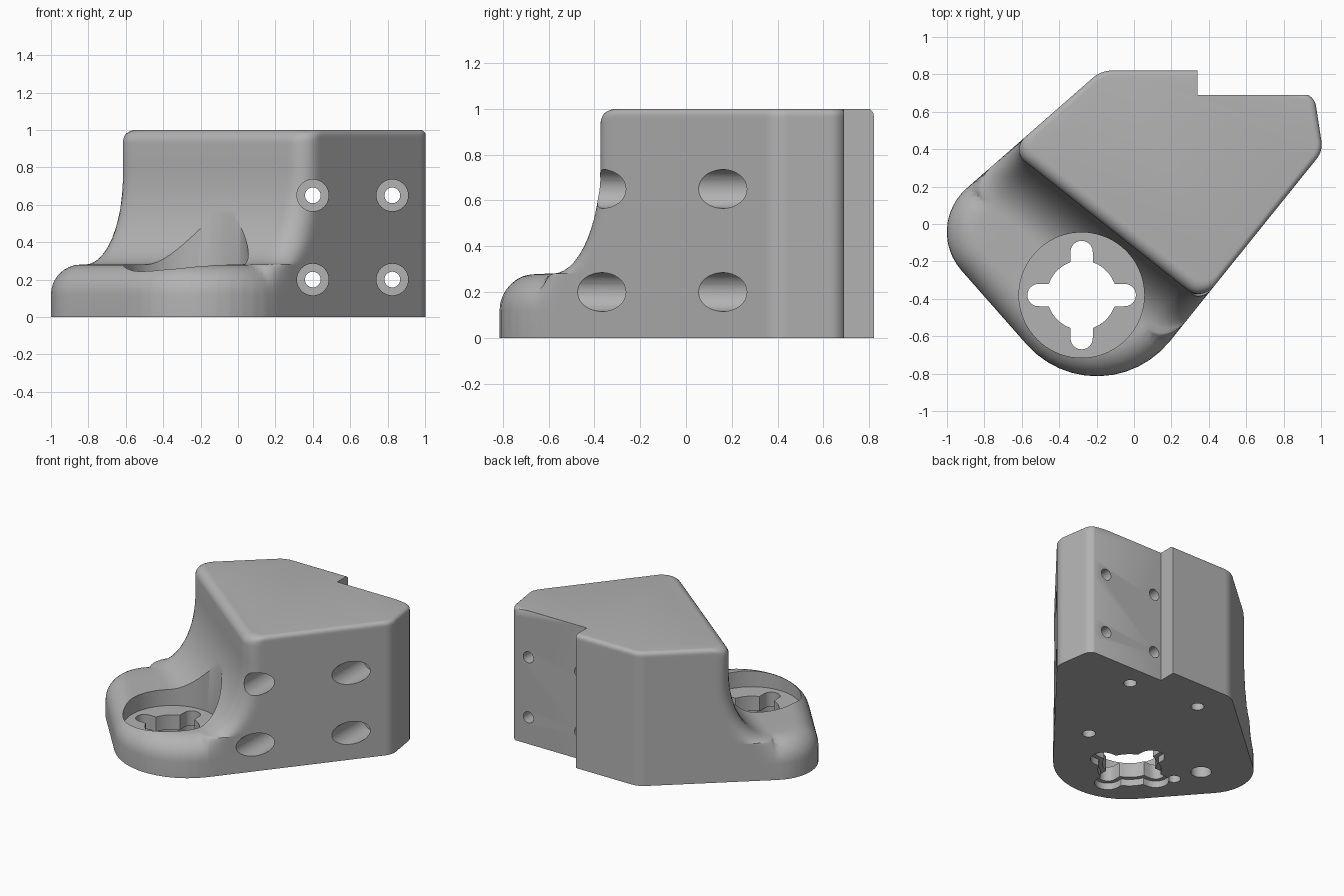
import bpy, bmesh, math
from mathutils import Vector

cube = bpy.data.objects.get("Cube")
if cube:
    bpy.data.objects.remove(cube)

grey = bpy.data.materials.new("matte_grey")
grey.use_nodes = True
grey.diffuse_color = (0.45, 0.45, 0.45, 1)
grey.node_tree.nodes["Principled BSDF"].inputs["Base Color"].default_value = grey.diffuse_color


def make_object(name, bm):
    bmesh.ops.recalc_face_normals(bm, faces=bm.faces)
    mesh = bpy.data.meshes.new(name)
    bm.to_mesh(mesh)
    bm.free()
    mesh.materials.append(grey)
    obj = bpy.data.objects.new(name, mesh)
    bpy.context.collection.objects.link(obj)
    return obj


def loft(name, rings):
    """Skin a stack of closed rings and cap both ends."""
    bm = bmesh.new()
    rows = [[bm.verts.new(p) for p in ring] for ring in rings]
    n = len(rows[0])
    for low, high in zip(rows, rows[1:]):
        for i in range(n):
            j = (i + 1) % n
            bm.faces.new((low[i], low[j], high[j], high[i]))
    bm.faces.new(rows[0][::-1])
    bm.faces.new(rows[-1])
    bmesh.ops.remove_doubles(bm, verts=bm.verts, dist=2e-4)
    return make_object(name, bm)


def rounded_polygon(corners, steps=12):
    """Counter-clockwise corners (x, y, radius) to points with rounded corners."""
    pts = []
    for i, (x, y, r) in enumerate(corners):
        p = Vector((x, y))
        a = (Vector(corners[i - 1][:2]) - p).normalized()
        b = (Vector(corners[(i + 1) % len(corners)][:2]) - p).normalized()
        if r == 0:
            pts.append(p)
            continue
        half = a.angle(b) / 2
        mid = p + (a + b).normalized() * r / math.sin(half)
        start = p + a * r / math.tan(half) - mid
        end = p + b * r / math.tan(half) - mid
        sweep = math.pi - 2 * half
        for k in range(steps + 1):
            s = sweep * k / steps
            pts.append(mid + (start * math.sin(sweep - s) + end * math.sin(s)) / math.sin(sweep))
    return pts


# Footprint, with the rear step filled in until it is cut
outline = rounded_polygon([
    (0.34, 0.82, 0), (-0.176, 0.82, 0.15), (-1.129, -0.014, 0.31),
    (-0.181, -1.09, 0.5), (1.01, 0.39, 0.12), (0.965, 0.685, 0.08)])
lines = []
for p, q in zip(outline, outline[1:] + outline[:1]):
    e = (q - p).normalized()
    lines.append((e.y, -e.x, e.y * p.x - e.x * p.y))

PAD, RIM = 0.28, 0.16
FRONT = (-0.62, -0.785)
CENTRE = Vector((0.1, 0.3))


def pad_section(inset):
    """Outline of the low pad; its inset fades out along the tall block."""
    def field(x, y):
        t = x * FRONT[0] + y * FRONT[1]
        s = min(max((t - 0.24) / RIM, 0), 1)
        return max(a * x + b * y - c for a, b, c in lines) + inset * (1 - math.sqrt(1 - s * s))
    return field


def block_section(reach, radius, inset=0):
    """Outline of the tall block: footprint cut by the front wall, rounded corners."""
    def field(x, y):
        g = max(a * x + b * y - c for a, b, c in lines) + inset
        w = x * FRONT[0] + y * FRONT[1] - reach
        return min(-radius, max(g, w)) + math.hypot(max(radius + g, 0), max(radius + w, 0))
    return field


angles = [2 * math.pi * i / 200 for i in range(200)]
angles += [math.atan2(p.y - CENTRE.y, p.x - CENTRE.x) % (2 * math.pi) for p in outline]
angles.sort()


def trace(field, z):
    ring = []
    for ang in angles:
        c, s = math.cos(ang), math.sin(ang)
        lo, hi = 0, 2
        for _ in range(18):
            m = (lo + hi) / 2
            if field(CENTRE.x + m * c, CENTRE.y + m * s) < 0:
                lo = m
            else:
                hi = m
        ring.append((CENTRE.x + lo * c, CENTRE.y + lo * s, z))
    return ring


# Mount body: straight foot, rounded pad rim, hollow front wall, rounded top
rings = [trace(pad_section(0), 0)]
for k in range(9):
    a = math.pi / 2 * k / 8
    rings.append(trace(pad_section(RIM * (1 - math.cos(a))), PAD - RIM + RIM * math.sin(a)))
for k in range(15):
    a = math.pi / 2 * (1 - k / 14)
    z = 0.8 - 0.52 * math.sin(a)
    rings.append(trace(block_section(0.1 + 0.3 * (1 - math.cos(a)), RIM - 0.06 * k / 14), z))
for k in range(9):
    a = math.pi / 2 * k / 8
    z = 0.93 + 0.07 * math.sin(a)
    lip = max(z - 0.97, 0)
    inset = 0.03 - math.sqrt(max(0.03 ** 2 - lip ** 2, 0))
    rings.append(trace(block_section(0.1 - 0.07 * (1 - math.cos(a)), 0.1, inset), z))
body = loft("mount_body", rings)


def cut(cutter):
    cutter.hide_render = True
    mod = body.modifiers.new("cut", 'BOOLEAN')
    mod.operation = 'DIFFERENCE'
    mod.solver = 'EXACT'
    mod.object = cutter
    bpy.context.view_layer.objects.active = body
    bpy.ops.object.modifier_apply(modifier=mod.name)
    bpy.data.objects.remove(cutter)


def cut_profile(name, pts, z0, z1):
    cut(loft(name, [[(x, y, z) for x, y in pts] for z in (z0, z1)]))


def circle(x, y, r, n=32):
    return [(x + r * math.cos(2 * math.pi * i / n), y + r * math.sin(2 * math.pi * i / n))
            for i in range(n)]


def cross(x, y, hub, half, reach, n=192):
    """Round hub with four round-ended slots."""
    pts = []
    for i in range(n):
        a = 2 * math.pi * i / n
        f = (a + math.pi / 4) % (math.pi / 2) - math.pi / 4
        s, c = abs(math.sin(f)), math.cos(f)
        if s > 1e-6 and half / s * c <= reach:
            r = half / s
        else:
            r = reach * c + math.sqrt(max(half ** 2 - (reach * s) ** 2, 0))
        r = max(r, hub)
        pts.append((x + r * math.cos(a), y + r * math.sin(a)))
    return pts


# Rear step
cut_profile("rear_step", [(0.34, 0.69), (1.2, 0.69), (1.2, 1), (0.34, 1)], -0.1, 1.2)

# Round pocket with the cross-shaped opening and its wider recess below
POCKET = (-0.28, -0.38)
cut_profile("pocket", circle(*POCKET, 0.335, 72), 0.16, 1.2)
cut_profile("cross_opening", cross(*POCKET, 0.185, 0.06, 0.23), -0.1, 0.3)
cut_profile("cross_recess", cross(*POCKET, 0.215, 0.09, 0.23), -0.1, 0.05)

# Counterbored screw holes running front to back
for x in (0.4, 0.825):
    for z in (0.2, 0.65):
        for name, r, y0, y1 in (("counterbore", 0.085, -1, 0.42), ("screw_hole", 0.042, 0.3, 1)):
            cut(loft(name, [[(u, y, v) for u, v in circle(x, z, r)] for y in (y0, y1)]))

# Blind holes underneath
for x, y, r in ((0.475, 0.525, 0.045), (-0.08, 0.575, 0.045), (0.25, -0.18, 0.045),
                (-0.67, -0.09, 0.07), (-0.59, -0.28, 0.045)):
    cut_profile("blind_hole", circle(x, y, r), -0.1, 0.11)

bpy.ops.object.select_all(action='DESELECT')
body.select_set(True)
bpy.context.view_layer.objects.active = body
bpy.ops.object.shade_smooth_by_angle(angle=math.radians(32))
